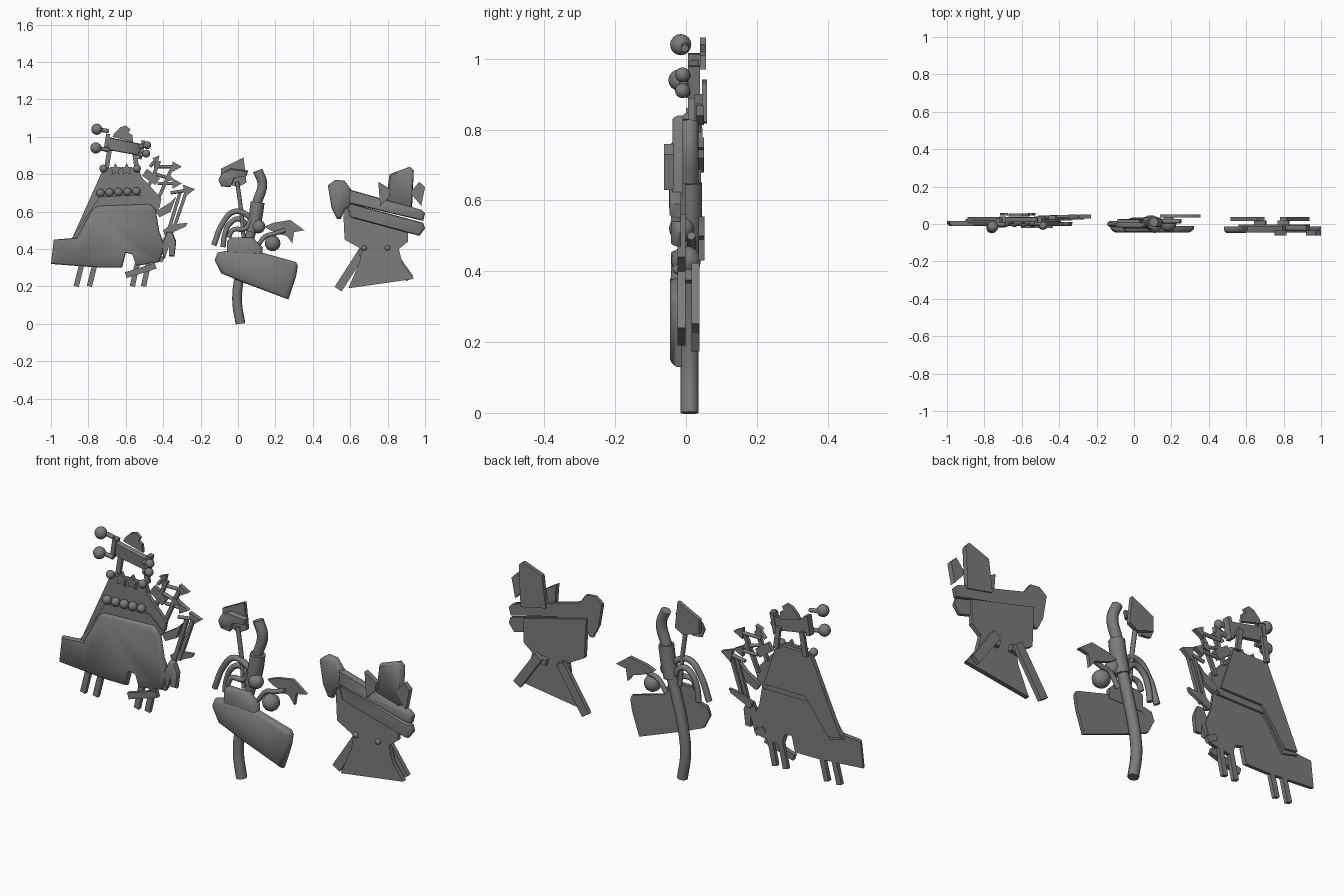
import bpy, bmesh, math
from mathutils import Vector

default_cube = bpy.data.objects.get("Cube")
if default_cube:
    bpy.data.objects.remove(default_cube, do_unlink=True)

grey = bpy.data.materials.new("plain grey")
grey.use_nodes = True
grey.diffuse_color = (.2, .2, .2, 1)
grey.node_tree.nodes["Principled BSDF"].inputs["Base Color"].default_value = grey.diffuse_color


def finish(obj, angle=50):
    """Give the object its material and smooth its soft edges."""
    bpy.ops.object.select_all(action="DESELECT")
    obj.select_set(True)
    bpy.context.view_layer.objects.active = obj
    if obj.type == "CURVE":
        bpy.ops.object.convert(target="MESH")
        obj = bpy.context.view_layer.objects.active
    obj.data.materials.clear()
    obj.data.materials.append(grey)
    bpy.ops.object.shade_smooth_by_angle(angle=math.radians(angle))
    return obj


def from_bmesh(name, bm):
    mesh = bpy.data.meshes.new(name)
    bmesh.ops.recalc_face_normals(bm, faces=bm.faces)
    bm.to_mesh(mesh)
    bm.free()
    obj = bpy.data.objects.new(name, mesh)
    bpy.context.collection.objects.link(obj)
    return finish(obj)


def plate(name, outline, front, back, soft=0):
    """Extrude an outline in depth; soft shrinks the front towards the centre."""
    bm = bmesh.new()
    middle = sum((Vector(p) for p in outline), Vector((0, 0))) / len(outline)
    steps = [(0, 1), (1, 1)]
    if soft:
        steps = [(0, 1), (.45, 1), (.8, 1 - soft * .4), (1, 1 - soft)]
    rings = []
    for depth, scale in steps:
        y = back + (front - back) * depth
        flat = [middle + (Vector(p) - middle) * scale for p in outline]
        rings.append([bm.verts.new((p.x, y, p.y)) for p in flat])
    bm.faces.new(rings[0])
    bm.faces.new(rings[-1])
    for low, high in zip(rings, rings[1:]):
        for i in range(len(low)):
            j = (i + 1) % len(low)
            bm.faces.new((low[i], low[j], high[j], high[i]))
    return from_bmesh(name, bm)


def bar(name, start, end, width, front, back):
    """Flat straight strip between two points."""
    a, b = Vector(start), Vector(end)
    side = (b - a).orthogonal().normalized() * width / 2
    return plate(name, [a + side, b + side, b - side, a - side], front, back)


def tube(name, path, radius, y, smooth=True):
    """Round tube through points in the front plane."""
    curve = bpy.data.curves.new(name, "CURVE")
    curve.dimensions = "3D"
    curve.bevel_depth = radius
    curve.bevel_resolution = 2
    curve.resolution_u = 5
    curve.use_fill_caps = True
    spline = curve.splines.new("BEZIER" if smooth else "POLY")
    points = spline.bezier_points if smooth else spline.points
    points.add(len(path) - 1)
    for point, (x, z) in zip(points, path):
        if smooth:
            point.co = (x, y, z)
            point.handle_left_type = point.handle_right_type = "AUTO"
        else:
            point.co = (x, y, z, 1)
    obj = bpy.data.objects.new(name, curve)
    bpy.context.collection.objects.link(obj)
    return finish(obj)


def ball(name, x, z, radius, y):
    bm = bmesh.new()
    bmesh.ops.create_uvsphere(bm, u_segments=12, v_segments=8, radius=radius)
    bmesh.ops.translate(bm, verts=bm.verts, vec=(x, y, z))
    return from_bmesh(name, bm)


def arrow(name, tail, tip, size, y):
    """Thin rod with a flat triangular head."""
    a, b = Vector(tail), Vector(tip)
    along = (b - a).normalized()
    side = along.orthogonal() * size * .55
    neck = b - along * size
    tube(name + "_shaft", [a, neck], .009, y, smooth=False)
    plate(name + "_head", [neck + side, b, neck - side], y - .011, y + .011)


# ---- Left group: gown, bodice and tower ----
plate("gown_skirt", [
    (-1, .32), (-.985, .45), (-.86, .46), (-.78, .61), (-.75, .63), (-.47, .64),
    (-.44, .61), (-.42, .49), (-.39, .42), (-.42, .33), (-.54, .31), (-.56, .37),
    (-.60, .38), (-.62, .30), (-.74, .30), (-.87, .31)], -.012, .015, .06)
plate("gown_hip_band", [
    (-.90, .44), (-.78, .62), (-.74, .68), (-.50, .69), (-.42, .62), (-.45, .58),
    (-.71, .58), (-.82, .42)], .005, .026)
plate("gown_bodice", [
    (-.72, .83), (-.53, .83), (-.46, .61), (-.69, .61), (-.82, .44), (-.89, .45)],
    .015, .038)
for i in range(5):
    ball("waist_bead", -.735 + i * .048, .70 + i * .002, .022, .005)
for x in (-.72, -.54):
    ball("collar_bead", x, .83, .021, .01)
for x in (-.655, -.595):
    star = []
    for k in range(10):
        reach = .036 if k % 2 == 0 else .017
        turn = k * math.pi / 5
        star.append((x + reach * math.sin(turn), .825 + reach * math.cos(turn)))
    plate("collar_star", star, 0, .02)
bar("tower_left_post", (-.705, .82), (-.685, .94), .025, .045, .06)
bar("tower_right_post", (-.54, .82), (-.555, .93), .025, .045, .06)
plate("tower_drum", [(-.70, 1), (-.51, .96), (-.53, .90), (-.70, .93)], .01, .036, .1)
bar("drum_left_rim", (-.695, 1.015), (-.71, .92), .02, .005, .04)
bar("drum_right_rim", (-.505, .98), (-.525, .88), .02, .005, .04)
plate("tower_dome", [
    (-.67, 1), (-.66, 1.02), (-.63, 1.05), (-.60, 1.06), (-.575, 1.04), (-.585, 1.02),
    (-.565, 1.01), (-.56, .97)], .04, .056)
for x, z, radius, y, inner in ((-.755, 1.04, .03, -.015, -.69), (-.76, .94, .03, -.02, -.69),
                               (-.485, .955, .021, -.01, -.53), (-.49, .91, .021, -.01, -.53)):
    ball("tower_knob", x, z, radius, y)
    tube("tower_knob_stem", [(x, z), (inner, z - .01)], .011, y + .012, smooth=False)
for x, top in ((-.83, .34), (-.76, .34), (-.53, .36), (-.47, .36)):
    bar("gown_leg", (x, top), (x - .035, .20), .028, -.005, .015)
bar("hanging_baton", (-.60, .26), (-.44, .31), .032, -.022, 0)

# Sleeve, hand and bundle of arrows
plate("sleeve", [(-.52, .79), (-.41, .67), (-.42, .62), (-.46, .58), (-.51, .65)], .01, .03)
plate("sleeve_cuff", [(-.44, .60), (-.36, .65), (-.33, .68), (-.36, .60), (-.42, .57)], .02, .042)
plate("hanging_glove", [
    (-.40, .35), (-.41, .43), (-.38, .49), (-.35, .49), (-.33, .44), (-.34, .36),
    (-.37, .36), (-.37, .41), (-.39, .35)], -.01, .012, .1)
bar("glove_strap", (-.45, .37), (-.40, .34), .03, 0, .02)
plate("bundle_blade", [(-.40, .50), (-.36, .53), (-.27, .54), (-.28, .52), (-.39, .47)], .03, .045)
arrow("upper_arrow", (-.45, .84), (-.30, .84), .05, .04)
arrow("middle_arrow", (-.43, .75), (-.30, .75), .05, .04)
arrow("outer_arrow", (-.36, .70), (-.23, .72), .06, .04)
arrow("small_arrow", (-.44, .80), (-.34, .77), .045, .035)
arrow("top_arrow", (-.47, .84), (-.42, .90), .035, .035)
for foot, tip in (((-.38, .47), (-.31, .70)), ((-.35, .49), (-.275, .71)),
                  ((-.43, .66), (-.35, .84)), ((-.48, .73), (-.42, .87))):
    bar("bundle_stick", foot, tip, .018, .025, .042)
bar("bundle_box", (-.50, .81), (-.43, .76), .045, .025, .045)
bar("bundle_small_box", (-.45, .87), (-.42, .85), .03, .03, .045)

# ---- Middle group: stalk, bowl, branches and flowers ----
tube("stalk", [(.013, 0), (-.005, .13), (.01, .26), (.045, .40), (.08, .53),
               (.10, .64), (.13, .75), (.105, .82)], .026, .01)
tube("stalk_sleeve", [(.075, .49), (.095, .58), (.105, .65)], .037, .008)
plate("bowl", [
    (-.125, .34), (-.11, .38), (-.07, .39), (.13, .38), (.31, .33), (.32, .31), (.31, .25),
    (.27, .13), (.03, .22), (-.09, .27)], -.045, -.012, .12)
plate("bowl_neck", [
    (-.06, .36), (-.06, .44), (-.04, .46), (.08, .46), (.13, .41), (.13, .36)], -.042, -.01, .15)
tube("outer_branch", [(.09, .53), (.05, .58), (-.02, .60), (-.08, .54), (-.13, .42)], .015, 0)
tube("inner_branch", [(.06, .50), (.01, .56), (-.04, .54), (-.07, .48), (-.08, .41)], .014, .012)
tube("low_branch", [(.07, .56), (.04, .51), (-.03, .50), (-.05, .46)], .013, -.01)
tube("bud_stem", [(.10, .41), (.15, .47), (.19, .48), (.25, .50)], .012, .015)
ball("bud", .185, .43, .042, 0)
ball("branch_knot", .11, .52, .036, -.012)
plate("leaf", [
    (.14, .52), (.19, .54), (.28, .555), (.355, .50), (.30, .49), (.29, .43),
    (.26, .47), (.22, .48), (.17, .50)], .035, .052)
tube("flower_stem", [(-.005, .76), (.015, .62), (.03, .46)], .011, .005)
plate("flower_back_petal", [
    (-.09, .76), (-.09, .83), (.03, .89), (.045, .755), (0, .73)], .005, .025)
plate("flower_cup", [
    (-.105, .77), (-.09, .80), (-.04, .83), (.055, .82), (.045, .79), (-.02, .78),
    (-.04, .73), (-.09, .735)], -.018, .006, .12)

# ---- Right group: waisted body, rolled band and ornaments ----
plate("waisted_body", [
    (.56, .65), (.57, .45), (.66, .40), (.65, .33), (.59, .19), (.94, .24), (.88, .32),
    (.86, .40), (.91, .44), (.91, .56)], -.024, -.002)
bar("body_left_leg", (.535, .185), (.68, .41), .045, .016, .038)
bar("body_right_leg", (.92, .24), (.80, .41), .045, .016, .038)
for x in (.675, .80):
    ball("leg_pin", x, .405, .014, -.024)
    bar("leg_peg", (x - .03, .38), (x + .03, .39), .03, -.005, .02)
plate("upper_band", [
    (.57, .725), (.98, .61), (1, .59), (.99, .55), (.57, .65)], -.046, -.014, .12)
plate("lower_band", [
    (.58, .65), (.99, .54), (1, .51), (.97, .47), (.60, .57)], -.042, -.014, .12)
plate("band_end_bulb", [
    (.48, .74), (.52, .77), (.57, .765), (.61, .71), (.60, .63), (.57, .61), (.55, .56),
    (.53, .56), (.50, .62)], -.048, -.014, .2)
plate("crown_box", [
    (.79, .64), (.81, .80), (.92, .84), (.94, .82), (.93, .61)], -.038, -.008, .1)
plate("left_fan", [(.75, .76), (.815, .72), (.81, .68), (.76, .63)], -.062, -.036)
plate("right_fan", [(.92, .70), (.97, .76), (1, .73), (.98, .63)], -.062, -.036)
